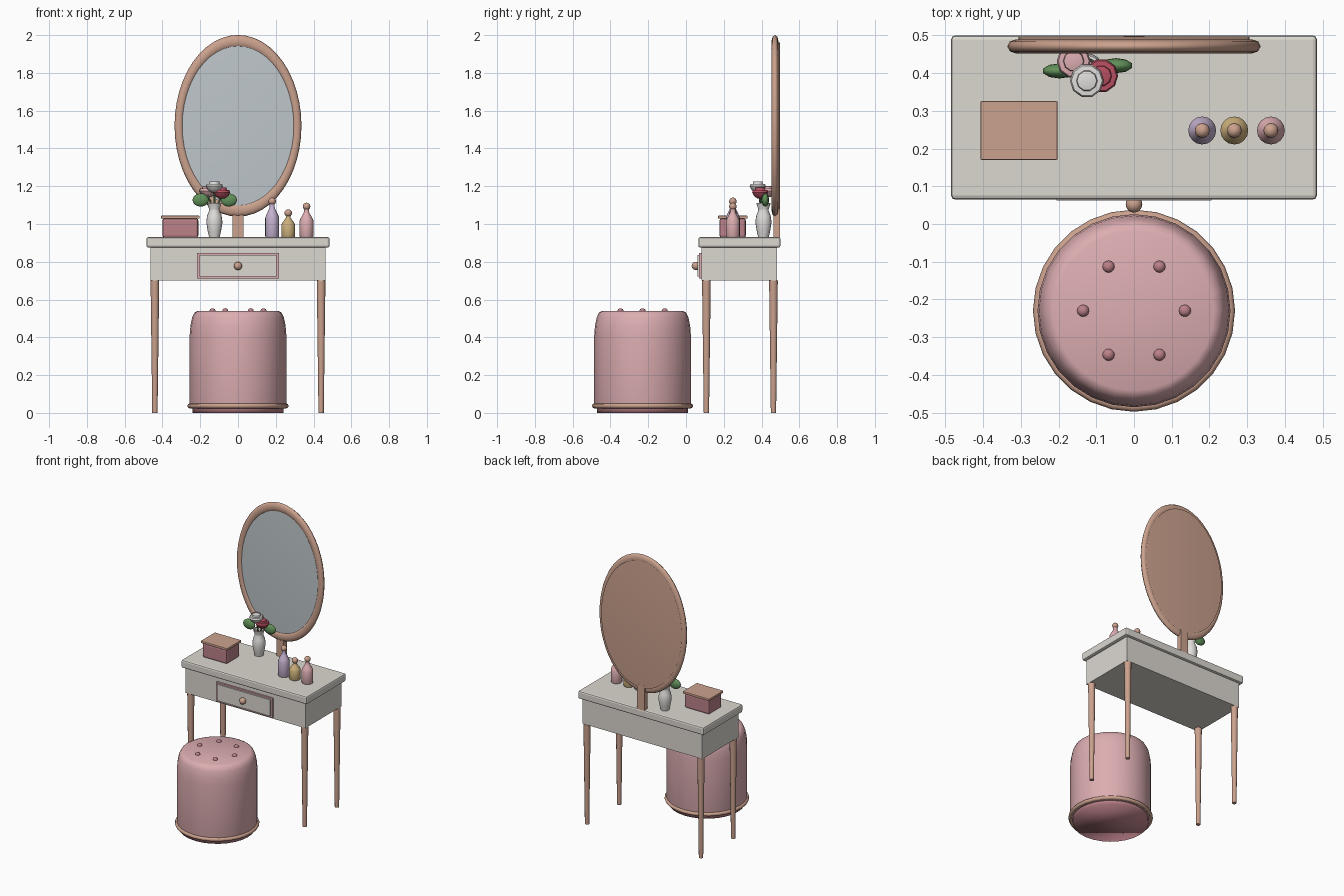
import bpy, math
from mathutils import Vector

if "Cube" in bpy.data.objects:
    bpy.data.objects.remove(bpy.data.objects["Cube"])


def material(name, rgb):
    m = bpy.data.materials.new(name)
    m.diffuse_color = (*rgb, 1)
    m.use_nodes = True
    m.node_tree.nodes["Principled BSDF"].inputs["Base Color"].default_value = m.diffuse_color
    return m


COPPER = material("copper", (0.60, 0.36, 0.27))
CREAM = material("cream", (0.72, 0.69, 0.64))
PINK = material("pink", (0.72, 0.42, 0.44))
ROSE = material("rose", (0.50, 0.22, 0.25))
RED = material("red", (0.48, 0.08, 0.12))
WHITE = material("white", (0.75, 0.73, 0.71))
GREEN = material("green", (0.12, 0.28, 0.10))
LILAC = material("lilac", (0.55, 0.44, 0.62))
GOLD = material("gold", (0.60, 0.43, 0.20))
SILVER = material("silver", (0.52, 0.57, 0.60))


def finish(name, mat, angle=40):
    o = bpy.context.object
    o.name = name
    o.data.materials.append(mat)
    if angle >= 180:
        bpy.ops.object.shade_smooth()
    elif angle:
        bpy.ops.object.shade_smooth_by_angle(angle=math.radians(angle))
    return o


def box(name, x, y, z, mat, bevel=0.0):
    """Box from (min, max) pairs, optionally with rounded edges."""
    lo, hi = Vector((x[0], y[0], z[0])), Vector((x[1], y[1], z[1]))
    bpy.ops.mesh.primitive_cube_add(size=1, location=(lo + hi) / 2)
    o = bpy.context.object
    o.scale = hi - lo
    bpy.ops.object.transform_apply(location=False, rotation=False, scale=True)
    finish(name, mat, 0)
    if bevel:
        b = o.modifiers.new("bevel", 'BEVEL')
        b.width, b.segments = bevel, 2
    return o


def ball(name, loc, size, mat, seg=16, rings=10):
    bpy.ops.mesh.primitive_uv_sphere_add(segments=seg, ring_count=rings, radius=1, location=loc)
    bpy.context.object.scale = size
    return finish(name, mat, 60)


def lathe(name, profile, loc, mat, seg=20, angle=40):
    """Solid of revolution about z from (radius, height) points, capped at both ends."""
    verts, faces = [], []
    for r, z in profile:
        for i in range(seg):
            a = 2 * math.pi * i / seg
            verts.append((r * math.cos(a), r * math.sin(a), z))
    for k in range(len(profile) - 1):
        for i in range(seg):
            j = (i + 1) % seg
            faces.append((k * seg + i, k * seg + j, (k + 1) * seg + j, (k + 1) * seg + i))
    faces.append(tuple(reversed(range(seg))))
    faces.append(tuple(range((len(profile) - 1) * seg, len(profile) * seg)))
    me = bpy.data.meshes.new(name)
    me.from_pydata(verts, [], faces)
    o = bpy.data.objects.new(name, me)
    bpy.context.collection.objects.link(o)
    bpy.ops.object.select_all(action='DESELECT')
    o.select_set(True)
    bpy.context.view_layer.objects.active = o
    o.location = loc
    return finish(name, mat, angle)


def oval_disc(name, rx, rz, y, cz, mat):
    bpy.ops.mesh.primitive_cylinder_add(vertices=48, radius=1, depth=1,
                                        location=(0, sum(y) / 2, cz),
                                        rotation=(math.pi / 2, 0, 0))
    bpy.context.object.scale = (rx, rz, y[1] - y[0])
    return finish(name, mat, 180)


# Table: top, apron and four tapered legs
box("table_top", (-0.485, 0.485), (0.065, 0.5), (0.875, 0.93), CREAM, 0.01)
box("apron", (-0.463, 0.463), (0.082, 0.482), (0.70, 0.876), CREAM)
for sx in (-1, 1):
    for label, y in (("front", 0.108), ("back", 0.463)):
        lathe(f"{label}_leg", [(0.014, 0), (0.023, 0.70)], (sx * 0.44, y, 0), COPPER, 12)

# Drawer with pink border and round knob
box("drawer_border", (-0.218, 0.218), (0.070, 0.085), (0.711, 0.846), PINK)
box("drawer_front", (-0.205, 0.205), (0.062, 0.085), (0.722, 0.836), CREAM)
ball("drawer_knob", (0, 0.052, 0.778), (0.022,) * 3, COPPER)

# Oval mirror: frame, glass, backing and post
bpy.ops.mesh.primitive_torus_add(major_segments=48, minor_segments=8, major_radius=0.313,
                                 minor_radius=0.023, location=(0, 0.471, 1.52),
                                 rotation=(math.pi / 2, 0, 0))
bpy.context.object.scale = (1, 1.43, 0.8)
finish("mirror_frame", COPPER, 60)
oval_disc("mirror_glass", 0.300, 0.430, (0.461, 0.478), 1.52, SILVER)
oval_disc("mirror_backing", 0.307, 0.440, (0.477, 0.497), 1.52, COPPER)
box("mirror_post", (-0.028, 0.028), (0.463, 0.498), (0.925, 1.10), COPPER)

# Stool: plinth, padded body, trim ring and six buttons
SY = -0.23
lathe("stool_base", [(0.24, 0), (0.24, 0.05)], (0, SY, 0), ROSE, 28, 180)
lathe("stool_cushion", [(0.25, 0.025), (0.256, 0.05), (0.256, 0.41), (0.252, 0.46),
                        (0.243, 0.505), (0.23, 0.532), (0.212, 0.54)],
      (0, SY, 0), PINK, 28, 60)
bpy.ops.mesh.primitive_torus_add(major_segments=28, minor_segments=8, major_radius=0.255,
                                 minor_radius=0.013, location=(0, SY, 0.037))
finish("stool_trim", COPPER, 60)
for i in range(6):
    a = i * math.pi / 3
    ball("stool_button", (0.135 * math.cos(a), SY + 0.135 * math.sin(a), 0.54),
         (0.016, 0.016, 0.014), ROSE, 12, 8)

# Jewellery box
box("jewel_box", (-0.40, -0.21), (0.177, 0.317), (0.928, 1.03), ROSE, 0.012)
box("jewel_box_lid", (-0.407, -0.203), (0.17, 0.326), (1.028, 1.044), COPPER, 0.003)

# Perfume bottles with ball stoppers
for x, h, mat in ((0.181, 0.21, LILAC), (0.266, 0.148, GOLD), (0.363, 0.183, PINK)):
    n = h - 0.034
    lathe("perfume_bottle", [(0.034, 0), (0.037, 0.006), (0.037, n * 0.58), (0.031, n * 0.68),
                             (0.018, n * 0.83), (0.013, n * 0.9), (0.013, n)],
          (x, 0.248, 0.93), mat, 16)
    ball("bottle_stopper", (x, 0.248, 0.93 + h - 0.02), (0.02,) * 3, COPPER, 12, 8)

# Vase
lathe("vase", [(0.028, 0), (0.036, 0.035), (0.043, 0.08), (0.038, 0.115), (0.028, 0.14),
               (0.028, 0.15), (0.038, 0.18), (0.030, 0.18), (0.022, 0.145)],
      (-0.125, 0.41, 0.93), WHITE, 16)

# Flowers on stems, and two leaves
for x, y, z, mat in ((-0.125, 0.380, 1.20), (-0.160, 0.432, 1.175), (-0.087, 0.393, 1.168)) and (
        (-0.125, 0.380, 1.20, WHITE), (-0.160, 0.432, 1.175, PINK), (-0.087, 0.393, 1.168, RED)):
    lathe("flower", [(0.018, -0.032), (0.036, -0.018), (0.045, 0), (0.041, 0.012),
                     (0.028, 0.013), (0.026, 0.024), (0.018, 0.026)], (x, y, z), mat, 10)
    base = Vector((-0.125, 0.41, 1.06))
    d = Vector((x, y, z - 0.02)) - base
    bpy.ops.mesh.primitive_cylinder_add(vertices=8, radius=0.005, depth=d.length,
                                        location=base + d / 2)
    bpy.context.object.rotation_euler = d.to_track_quat('Z', 'Y').to_euler()
    finish("flower_stem", GREEN)
ball("leaf_left", (-0.198, 0.406, 1.127), (0.045, 0.02, 0.035), GREEN, 10, 8)
ball("leaf_right", (-0.048, 0.42, 1.127), (0.045, 0.02, 0.035), GREEN, 10, 8)
